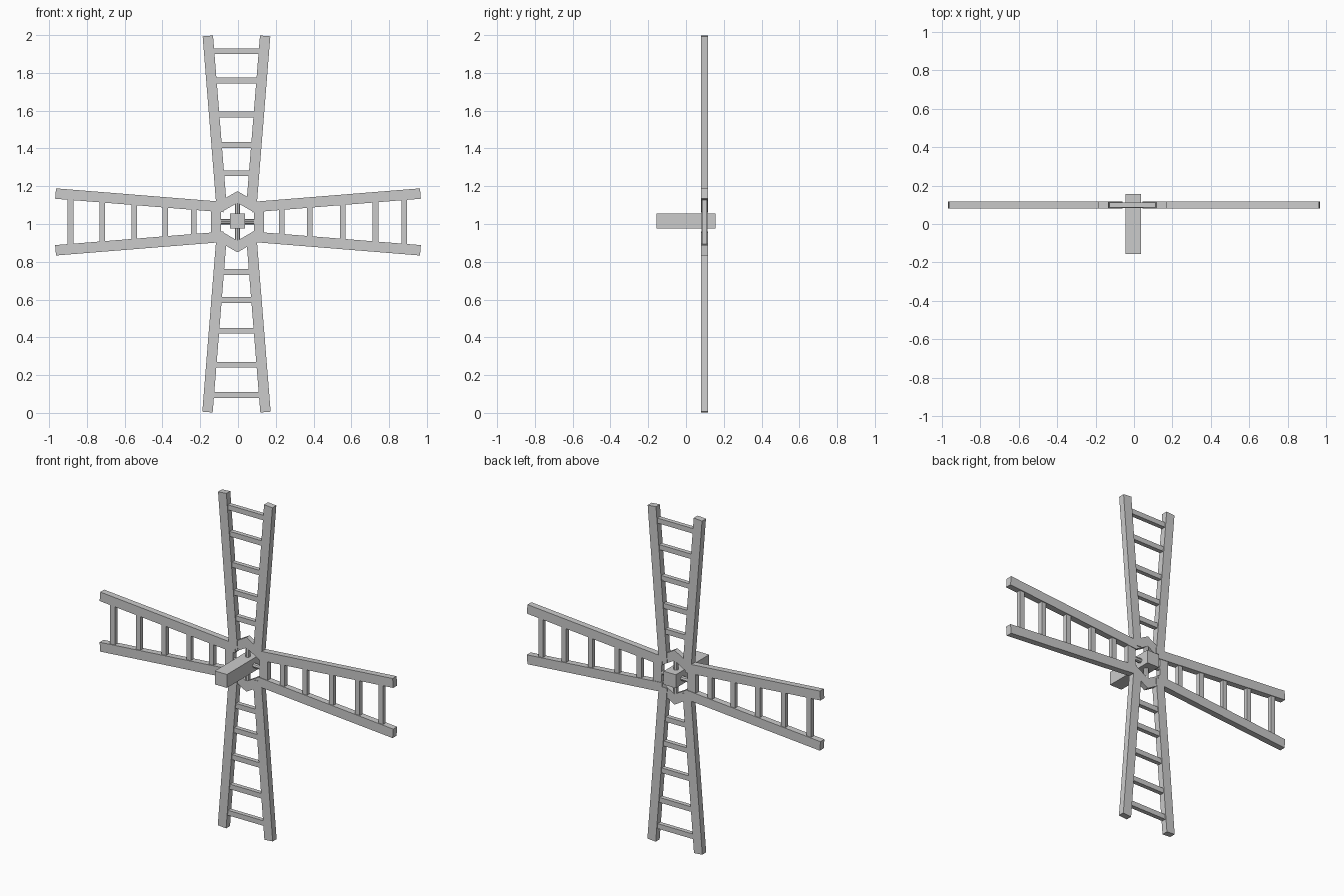
import bpy, bmesh, math
from mathutils import Matrix, Vector

if "Cube" in bpy.data.objects:
    bpy.data.objects.remove(bpy.data.objects["Cube"])

Y = 0.098                      # depth of the sail plane
HUB = Vector((-0.003, Y, 1.012))


def box(name, size, matrix):
    bm = bmesh.new()
    bmesh.ops.create_cube(bm, size=1, matrix=matrix @ Matrix.Diagonal((*size, 1)))
    return finish(name, bm)


def finish(name, bm):
    bmesh.ops.recalc_face_normals(bm, faces=bm.faces)
    mesh = bpy.data.meshes.new(name)
    bm.to_mesh(mesh)
    bm.free()
    ob = bpy.data.objects.new(name, mesh)
    bpy.context.collection.objects.link(ob)
    return ob


# Drive shaft
box("shaft", (0.08, 0.314, 0.08), Matrix.Translation((-0.003, 0, 1.015)))

# Hexagonal hub ring, point up
bm = bmesh.new()
rings = []
for radius, y in ((0.162, -0.015), (0.162, 0.015), (0.1, 0.015), (0.1, -0.015)):
    rings.append([bm.verts.new(HUB + Vector((radius * math.sin(i * math.pi / 3), y,
                                             radius * math.cos(i * math.pi / 3))))
                  for i in range(6)])
for a, b in zip(rings, rings[1:] + rings[:1]):
    for i in range(6):
        j = (i + 1) % 6
        bm.faces.new((a[i], a[j], b[j], b[i]))
finish("hub_ring", bm)

# Crossed pins joining shaft to ring
for name, turn in (("vertical_pin", 0), ("horizontal_pin", math.pi / 2)):
    bm = bmesh.new()
    bmesh.ops.create_cone(bm, cap_ends=True, segments=8, radius1=0.014, radius2=0.014,
                          depth=0.22,
                          matrix=Matrix.Translation(HUB) @ Matrix.Rotation(turn, 4, 'Y'))
    finish(name, bm)

# Sails: centre, turn, reach and rung positions along the arm
SAILS = (
    ("top", (-0.008, Y, 1.011), 0, 0.987, (0.257, 0.407, 0.569, 0.749, 0.904)),
    ("right", (0, Y, 1.011), 90, 0.968, (0.232, 0.38, 0.554, 0.728, 0.881)),
    ("bottom", (-0.008, Y, 1.011), 180, 1.009, (0.265, 0.413, 0.577, 0.757, 0.916)),
    ("left", (0, Y, 1.011), 270, 0.968, (0.235, 0.385, 0.549, 0.718, 0.887)),
)
SLOPE = 0.0805
TILT = math.atan(SLOPE)
INNER = 0.075


def half_width(r):
    return 0.0785 + SLOPE * (r - INNER)


for name, centre, turn, reach, rungs in SAILS:
    arm = Matrix.Translation(centre) @ Matrix.Rotation(math.radians(turn), 4, 'Y')
    end = reach - 0.0275 * math.sin(TILT)
    mid = (INNER + end) / 2
    length = (end - INNER) / math.cos(TILT)
    for side in (-1, 1):
        rail = (arm @ Matrix.Translation((side * half_width(mid), 0, mid))
                @ Matrix.Rotation(side * TILT, 4, 'Y'))
        box(name + "_sail_rail", (0.055, 0.037, length), rail)
    for r in rungs:
        box(name + "_sail_rung", (2 * half_width(r) - 0.03, 0.026, 0.03),
            arm @ Matrix.Translation((0, 0, r)))
